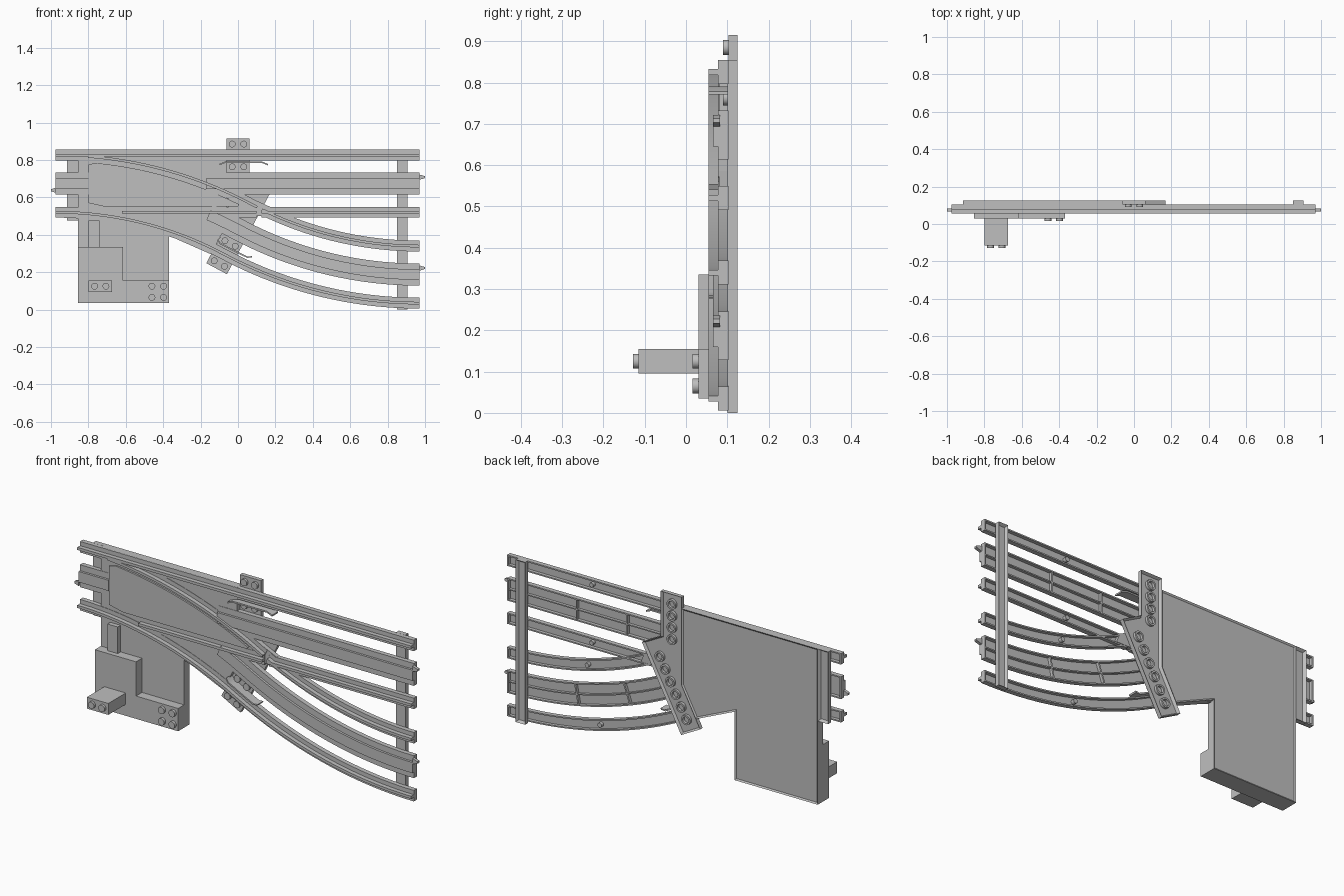
import bpy, bmesh, math
from mathutils import Matrix, Vector

if "Cube" in bpy.data.objects:
    bpy.data.objects.remove(bpy.data.objects["Cube"])

GREY = (0.52, 0.52, 0.52, 1)
grey = bpy.data.materials.new("light grey")
grey.use_nodes = True
grey.diffuse_color = GREY
grey.node_tree.nodes["Principled BSDF"].inputs["Base Color"].default_value = GREY

# Track layout: an S of two equal arcs leaving a straight line
X0, X1, Z0, Z1 = -0.975, 0.97, 0.673, 0.187
HALF_W, HALF_H = (X1 - X0) / 2, (Z0 - Z1) / 2
THETA = 2 * math.atan(HALF_H / HALF_W)
R = HALF_W / math.sin(THETA)
GAUGE = 0.1525
BACK = 0.125


def finish(name, bm, smooth=False):
    bmesh.ops.recalc_face_normals(bm, faces=bm.faces)
    mesh = bpy.data.meshes.new(name)
    bm.to_mesh(mesh)
    bm.free()
    mesh.materials.append(grey)
    obj = bpy.data.objects.new(name, mesh)
    bpy.context.collection.objects.link(obj)
    if smooth:
        bpy.ops.object.select_all(action="DESELECT")
        obj.select_set(True)
        bpy.context.view_layer.objects.active = obj
        bpy.ops.object.shade_smooth_by_angle(angle=math.radians(35))


def slab(name, outline, front, back, rim=0, depth=0):
    """Extrude an x-z outline along y, with an optional tray in its back."""
    bm = bmesh.new()
    face = bm.faces.new([bm.verts.new((x, back, z)) for x, z in outline])
    ring = list(face.verts)
    other = [bm.verts.new((v.co.x, front, v.co.z)) for v in ring]
    bm.faces.new(other[::-1])
    for i in range(len(ring)):
        j = (i + 1) % len(ring)
        bm.faces.new((ring[i], ring[j], other[j], other[i]))
    bmesh.ops.recalc_face_normals(bm, faces=bm.faces)
    if rim:
        bmesh.ops.inset_region(bm, faces=[face], thickness=rim, use_even_offset=True)
        for v in face.verts:
            v.co.y -= depth
    finish(name, bm)


def box(name, xa, xb, za, zb, front, back, rim=0, depth=0):
    slab(name, [(xa, za), (xb, za), (xb, zb), (xa, zb)], front, back, rim, depth)


def knob(name, x, z, front, back, r=0.018, sides=20):
    bm = bmesh.new()
    m = Matrix.Translation((x, (front + back) / 2, z)) @ Matrix.Rotation(math.pi / 2, 4, "X")
    bmesh.ops.create_cone(bm, cap_ends=True, segments=sides, radius1=r, radius2=r,
                          depth=back - front, matrix=m)
    finish(name, bm, True)


def curve(offset, s0, s1, steps=28):
    """Points and normals on the S, s running from 0 to 2."""
    path = []
    for i in range(steps + 1):
        s = s0 + (s1 - s0) * i / steps
        a = THETA * min(s, 2 - s)
        n = Vector((math.sin(a), math.cos(a)))
        if s <= 1:
            p = Vector((X0, Z0 - R)) + n * (R + offset)
        else:
            p = Vector((X1, Z1 + R)) - n * (R - offset)
        path.append((p, n))
    return path


def line(z, xa, xb):
    return [(Vector((x, z)), Vector((0, 1))) for x in (xa, xb)]


def sweep(name, path, half):
    """Sweep a mirrored cross-section, given as (sideways, y) pairs."""
    section = half + [(-u, y) for u, y in reversed(half)]
    bm = bmesh.new()
    rings = [[bm.verts.new((p.x + n.x * u, y, p.y + n.y * u)) for u, y in section]
             for p, n in path]
    k = len(section)
    for a, b in zip(rings, rings[1:]):
        for i in range(k):
            bm.faces.new((a[i], a[(i + 1) % k], b[(i + 1) % k], b[i]))
    bm.faces.new(rings[0])
    bm.faces.new(rings[-1][::-1])
    finish(name, bm, True)


# Running rails: hollow channel with a narrow head
RAIL = [(0.007, 0.055), (0.007, 0.078), (0.029, 0.078), (0.029, 0.103), (0.022, 0.103), (0.022, 0.085)]
# Centre rails: wide hollow channel with a raised strip
CENTRE = [(0.028, 0.066), (0.028, 0.078), (0.059, 0.078), (0.059, 0.103), (0.052, 0.103), (0.052, 0.085)]
RIB = [(0.003, 0.084), (0.003, 0.1)]

sweep("upper_straight_rail", line(Z0 + GAUGE, X0, X1), RAIL)
sweep("lower_straight_rail_near", line(Z0 - GAUGE, -0.62, 0.1), RAIL)
sweep("lower_straight_rail_far", line(Z0 - GAUGE, 0.125, X1), RAIL)
sweep("lower_curved_rail", curve(-GAUGE, 0, 2, 48), RAIL)
sweep("upper_curved_rail_near", curve(GAUGE, 0.16, 1.04), RAIL)
sweep("upper_curved_rail_far", curve(GAUGE, 1.07, 2), RAIL)
sweep("centre_rail_entry", line(Z0, X0, -0.8), CENTRE)
sweep("centre_rail_straight", line(Z0, -0.17, X1), CENTRE)
sweep("centre_rail_curved", curve(0, 0.83, 2), CENTRE)
sweep("centre_rib_straight", line(Z0, 0.05, X1), RIB)
sweep("centre_rib_curved", curve(0, 1, 2), RIB)
for s in (1.3, 1.6):
    p, n = curve(0, s, s, 1)[0]
    t = Vector((n.y, -n.x)) * 0.004
    for name, c, d, w in (("cross_rib_curved", p, n, t),
                          ("cross_rib_straight", Vector((p.x, Z0)), Vector((0, 1)), Vector((0.004, 0)))):
        d = d * 0.054
        slab(name, [c - d - w, c - d + w, c + d + w, c + d - w], 0.084, 0.1)

# Walls closing the hollow rail ends
for x, base in ((X0, Z0), (X1 - 0.008, Z0), (X1 - 0.008, Z1)):
    for offset, half in ((-GAUGE, 0.028), (0, 0.058), (GAUGE, 0.028)):
        z = base + offset
        box("rail_end_wall", x, x + 0.008, z - half, z + half, 0.08, 0.103)

# Pegs under the rails
for offset in (-GAUGE, GAUGE):
    p = curve(offset, 1.5, 1.5, 1)[0][0]
    knob("rail_peg_curved", p.x, p.y, 0.084, 0.103, 0.012, 12)
    knob("rail_peg_straight", 0.48, Z0 + offset, 0.084, 0.103, 0.012, 12)

# Pointed joining pins at the rail ends
for x, side, z in ((X0, -1, Z0 - 0.035), (X1, 1, Z0 + 0.035), (X1, 1, Z1 + 0.035)):
    slab("joining_pin", [(x, z - 0.014), (side, z - 0.005), (side, z + 0.005), (x, z + 0.014)], 0.066, 0.082)

# Crossing plate where the two inner rails meet
slab("crossing_plate", [(-0.05, 0.5), (0.19, 0.5), (0.17, 0.55), (0.06, 0.6), (-0.05, 0.6)], 0.08, 0.104)

# Sleepers
box("right_sleeper", 0.85, 0.905, 0, 0.855, 0.1, BACK, 0.01, 0.014)
box("left_sleeper", -0.915, -0.855, 0.475, 0.855, 0.1, BACK, 0.01, 0.014)

# Deck with the motor base hanging below
slab("deck", [(-0.855, 0.855), (-0.061, 0.855), (-0.061, 0.453), (-0.145, 0.296), (-0.37, 0.395),
              (-0.37, 0.035), (-0.855, 0.035)], 0.08, BACK, 0.008, 0.006)
top_edge = [p for p, n in reversed(curve(GAUGE - 0.031, 0.2, 0.95, 16))]
slab("deck_cover", [(-0.8, 0.775), (-0.8, 0.57), (-0.72, 0.552), (0.0, 0.552)] + top_edge, 0.071, 0.081)

# Stepped motor housing, rod and lever
slab("stepped_housing", [(-0.855, 0.035), (-0.37, 0.035), (-0.37, 0.155), (-0.615, 0.155),
                         (-0.615, 0.335), (-0.855, 0.335)], 0.03, 0.082)
box("switch_rod", -0.8, -0.74, 0.33, 0.475, 0.056, 0.082)
box("lever", -0.8, -0.675, 0.095, 0.155, -0.115, 0.032)
for x in (-0.767, -0.706):
    knob("lever_stud", x, 0.125, -0.128, -0.114)
for x in (-0.46, -0.398):
    for z in (0.065, 0.125):
        knob("housing_stud", x, z, 0.016, 0.031)

# Bent tie bar with tubes in its back
mid = Vector((0, 0.433))
along = Vector((math.sin(THETA), math.cos(THETA)))
across = Vector((along.y, -along.x))
corner = [mid + along * a * 0.243 + across * b * 0.0625 for a, b in ((1, 1), (-1, 1), (-1, -1))]
slab("tie_bar", [(-0.061, 0.915), (0.061, 0.915), (0.061, 0.676)] + corner + [(-0.061, 0.453)],
     0.103, BACK, 0.008, 0.014)


def tube(x, z):
    bm = bmesh.new()
    rings = []
    for r, y in ((0.026, 0.11), (0.026, BACK), (0.017, BACK), (0.017, 0.11)):
        rings.append([bm.verts.new((x + r * math.cos(i * math.tau / 20), y, z + r * math.sin(i * math.tau / 20)))
                      for i in range(20)])
    for a, b in zip(rings, rings[1:]):
        for i in range(20):
            j = (i + 1) % 20
            bm.faces.new((a[i], a[j], b[j], b[i]))
    finish("tie_bar_tube", bm, True)


for i in range(4):
    tube(0, 0.86 - 0.062 * i)
for i in range(6):
    p = mid + along * (-0.18 + 0.066 * i)
    tube(p.x, p.y)
for side in (-0.031, 0.031):
    for z in (0.885, 0.763):
        knob("tie_bar_stud", side, z, 0.09, 0.104)
    for a in (-0.212, -0.09):
        p = mid + along * a + across * side
        knob("tie_bar_stud", p.x, p.y, 0.09, 0.104)

# Guard strips with flared ends beside the outer rails
GUARD = [(0.004, 0.055), (0.004, 0.103)]
flat = [(Vector((x, z)), Vector((0, 1))) for x, z in
        ((-0.1, 0.775), (-0.07, 0.787), (0.13, 0.787), (0.16, 0.775))]
sweep("upper_guard", flat, GUARD)
bent = curve(0.042 - GAUGE, 0.93, 1.13, 10)
bent = [(p + n * (0.012 if i in (0, 10) else 0), n) for i, (p, n) in enumerate(bent)]
sweep("lower_guard", bent, GUARD)
